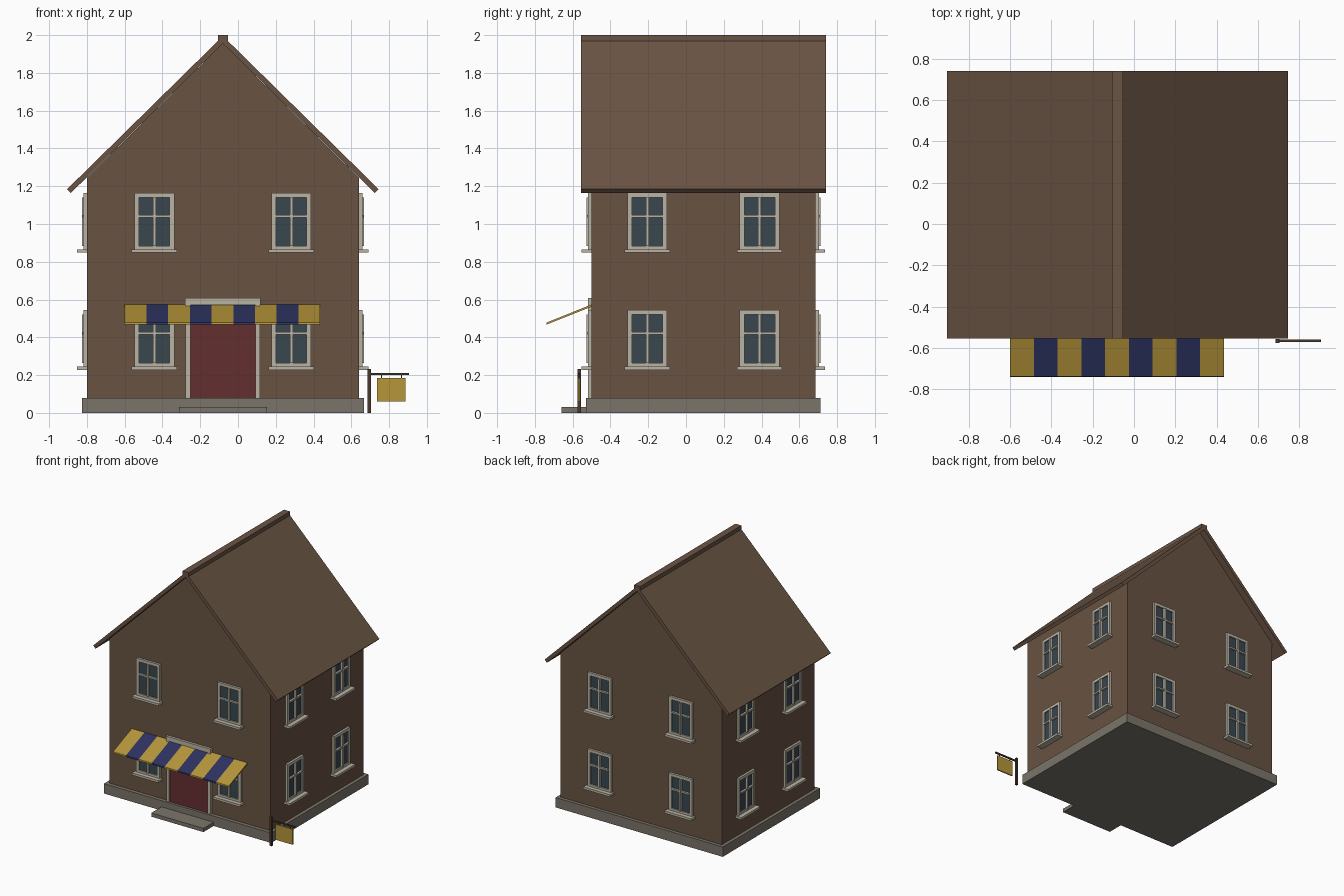
import bpy
import bmesh
from math import radians
from mathutils import Matrix, Vector

cube = bpy.data.objects.get("Cube")
if cube:
    bpy.data.objects.remove(cube, do_unlink=True)


def material(name, rgb):
    """Flat material from an 8-bit sRGB colour."""
    lin = [((c / 255 + 0.055) / 1.055) ** 2.4 for c in rgb] + [1.0]
    mat = bpy.data.materials.new(name)
    mat.use_nodes = True
    mat.diffuse_color = lin
    bsdf = mat.node_tree.nodes["Principled BSDF"]
    bsdf.inputs["Base Color"].default_value = lin
    bsdf.inputs["Roughness"].default_value = 0.9
    return mat


WALL = material("wall brown", (104, 83, 66))
ROOF = material("roof brown", (106, 84, 68))
STONE = material("grey stone", (123, 117, 106))
TRIM = material("pale trim", (186, 180, 164))
GLASS = material("dark glass", (57, 70, 79))
RED = material("door red", (100, 46, 48))
YELLOW = material("mustard yellow", (182, 150, 58))
BLUE = material("navy blue", (46, 51, 98))
IRON = material("dark post brown", (76, 58, 46))


def finish(name, bm, mats, matrix=None):
    bmesh.ops.recalc_face_normals(bm, faces=bm.faces)
    mesh = bpy.data.meshes.new(name)
    bm.to_mesh(mesh)
    bm.free()
    for m in mats:
        mesh.materials.append(m)
    obj = bpy.data.objects.new(name, mesh)
    if matrix:
        obj.matrix_world = matrix
    bpy.context.collection.objects.link(obj)
    return obj


def add_prism(bm, points, offset, index=0):
    """Extrude a closed outline along offset."""
    offset = Vector(offset)
    base = [bm.verts.new(p) for p in points]
    top = [bm.verts.new(Vector(p) + offset) for p in points]
    n = len(base)
    faces = [bm.faces.new(base), bm.faces.new(top)]
    faces += [bm.faces.new((base[i], base[(i + 1) % n], top[(i + 1) % n], top[i]))
              for i in range(n)]
    for f in faces:
        f.material_index = index


def add_box(bm, x, y, z):
    outline = [(x[0], y[0], z[0]), (x[1], y[0], z[0]), (x[1], y[0], z[1]), (x[0], y[0], z[1])]
    add_prism(bm, outline, (0, y[1] - y[0], 0))


def boxes(name, parts, mat, matrix=None):
    bm = bmesh.new()
    for x, y, z in parts:
        add_box(bm, x, y, z)
    return finish(name, bm, [mat], matrix)


def prism(name, points, offset, mat):
    bm = bmesh.new()
    add_prism(bm, points, offset)
    return finish(name, bm, [mat])


# House dimensions
CX, CY = -0.08, 0.0925
HALF_X, HALF_Y = 0.72, 0.5925
FRONT, BACK = CY - HALF_Y, CY + HALF_Y
BASE = 0.08

# Plinth and doorstep
boxes("plinth", [((CX - 0.747, CX + 0.747), (FRONT - 0.03, BACK + 0.027), (0, BASE))], STONE)
boxes("doorstep", [((CX - 0.233, CX + 0.233), (-0.66, FRONT), (0, 0.03))], STONE)

# Gabled walls
gable = [(-HALF_X, BASE), (HALF_X, BASE), (HALF_X, 1.245), (0, 1.956), (-HALF_X, 1.245)]
prism("walls", [(CX + x, FRONT, z) for x, z in gable], (0, 2 * HALF_Y, 0), WALL)

# Roof slopes and ridge cap
ROOF_FRONT, ROOF_BACK = -0.555, 0.74
slope = [(0, 1.995), (0.825, 1.184), (0.805, 1.164), (0, 1.956)]
for side, label in ((-1, "right"), (1, "left")):
    prism("roof_slope_" + label, [(CX + side * x, ROOF_FRONT, z) for x, z in slope],
          (0, ROOF_BACK - ROOF_FRONT, 0), ROOF)
boxes("ridge_cap", [((CX - 0.027, CX + 0.027), (ROOF_FRONT, ROOF_BACK), (1.965, 2.0))], ROOF)


# Windows: local x along the wall, -y outward, z up from the sill
def window(label, matrix):
    w, h, t = 0.105, 0.305, 0.024
    out = (-0.018, 0.002)
    boxes("window_frame_" + label, [
        ((-w, -w + t), out, (0, h)), ((w - t, w), out, (0, h)),
        ((-w + t, w - t), out, (0, t)), ((-w + t, w - t), out, (h - t, h))], TRIM, matrix)
    bars = (-0.027, -0.003)
    boxes("window_bars_" + label, [
        ((-0.008, 0.008), bars, (t, h - t)),
        ((-w + t, w - t), (-0.024, -0.003), (0.175, 0.188))], TRIM, matrix)
    boxes("window_glass_" + label, [((-w + t, w - t), (-0.008, 0.002), (t, h - t))], GLASS, matrix)
    boxes("window_sill_" + label, [((-0.12, 0.12), (-0.052, 0.002), (-0.012, 0.006))], TRIM, matrix)


walls = [("front", 0, HALF_Y, 0.3625), ("left", 90, HALF_X, 0.297),
         ("back", 180, HALF_Y, 0.3625), ("right", 270, HALF_X, 0.297)]
for wall, angle, depth, spread in walls:
    turn = Matrix.Translation((CX, CY, 0)) @ Matrix.Rotation(radians(angle), 4, "Z")
    for floor, z in (("lower", 0.24), ("upper", 0.86)):
        for side in (-1, 1):
            label = f"{wall}_{floor}_{'a' if side < 0 else 'b'}"
            window(label, turn @ Matrix.Translation((side * spread, -depth, z)))

# Door with its surround
boxes("door", [((CX - 0.174, CX + 0.174), (FRONT - 0.01, FRONT + 0.002), (BASE, 0.575))], RED)
surround = (FRONT - 0.02, FRONT + 0.002)
boxes("door_surround", [
    ((CX - 0.197, CX - 0.172), surround, (BASE, 0.572)),
    ((CX + 0.172, CX + 0.197), surround, (BASE, 0.572)),
    ((CX - 0.2, CX + 0.2), surround, (0.572, 0.607))], TRIM)

# Striped awning
STRIPES = 9
left_end, width = -0.6, 1.035 / STRIPES
awning = bmesh.new()
for i in range(STRIPES):
    x = left_end + i * width
    outline = [(x, FRONT, 0.574), (x, -0.738, 0.478), (x, -0.74, 0.467), (x, FRONT, 0.562)]
    add_prism(awning, outline, (width, 0, 0), i % 2)
finish("awning", awning, [YELLOW, BLUE])

# Hanging sign on its post
SY = -0.566
boxes("sign_post", [((0.686, 0.704), (SY - 0.009, SY + 0.009), (0, 0.232))], IRON)
boxes("sign_arm", [((0.69, 0.905), (SY - 0.005, SY + 0.006), (0.2, 0.211))], IRON)
boxes("sign_hangers", [((x - 0.002, x + 0.002), (SY - 0.002, SY + 0.002), (0.18, 0.202))
                       for x in (0.76, 0.865)], IRON)
boxes("sign_board", [((0.737, 0.887), (SY - 0.005, SY + 0.005), (0.06, 0.185))], YELLOW)
